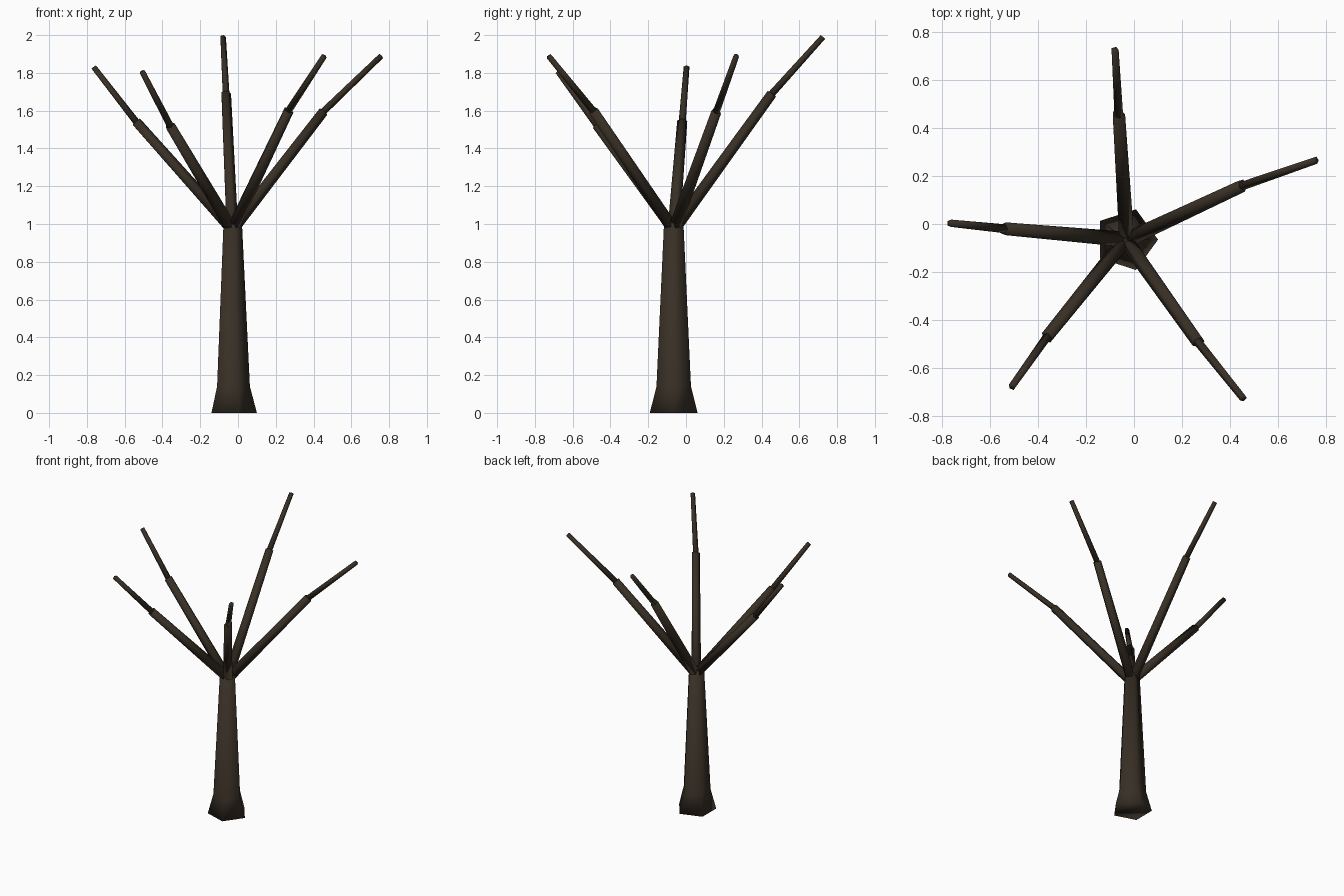
import bpy, bmesh, math
from mathutils import Vector

if "Cube" in bpy.data.objects:
    bpy.data.objects.remove(bpy.data.objects["Cube"])

bark = bpy.data.materials.new("dark_brown_bark")
bark.diffuse_color = (0.04, 0.029, 0.019, 1)
bark.use_nodes = True
bark.node_tree.nodes["Principled BSDF"].inputs["Base Color"].default_value = bark.diffuse_color
SIDES = 5
CX, CY = -0.033, -0.065


def loft(name, rings):
    """Closed five-sided tube through (centre, radius) rings, square to its axis."""
    axis = (Vector(rings[-1][0]) - Vector(rings[0][0])).normalized()
    rot = Vector((0, 0, 1)).rotation_difference(axis)
    bm = bmesh.new()
    loops = []
    for centre, r in rings:
        loops.append([bm.verts.new(Vector(centre) + rot @ Vector(
            (r * math.cos(math.tau * i / SIDES), r * math.sin(math.tau * i / SIDES), 0)))
            for i in range(SIDES)])
    for a, b in zip(loops, loops[1:]):
        for i in range(SIDES):
            j = (i + 1) % SIDES
            bm.faces.new((a[i], a[j], b[j], b[i]))
    bm.faces.new(loops[0][::-1])
    bm.faces.new(loops[-1])
    # smooth bark, sharp end caps
    for f in bm.faces:
        f.smooth = True
    for e in bm.edges:
        e.smooth = e.calc_face_angle(0) < math.radians(75)
    me = bpy.data.meshes.new(name)
    bm.to_mesh(me)
    bm.free()
    me.materials.append(bark)
    ob = bpy.data.objects.new(name, me)
    bpy.context.collection.objects.link(ob)
    return ob


# trunk with flared foot
loft("trunk", [((CX, CY, 0), 0.133), ((CX, CY, 0.14), 0.096), ((CX, CY, 1.025), 0.053)])

# branches: (elbow, tip)
branches = [
    ((0.45, 0.16, 1.595), (0.757, 0.266, 1.89)),
    ((-0.065, 0.455, 1.69), (-0.08, 0.725, 1.99)),
    ((-0.54, -0.02, 1.54), (-0.765, 0.003, 1.83)),
    ((-0.36, -0.47, 1.52), (-0.507, -0.677, 1.805)),
    ((0.267, -0.49, 1.6), (0.455, -0.725, 1.888)),
]
start = Vector((CX, CY, 0.97))
for n, (elbow, tip) in enumerate(branches, 1):
    elbow, tip = Vector(elbow), Vector(tip)
    loft(f"lower_branch_{n}", [(start, 0.034), (elbow, 0.028)])
    # thinner twig begins inside the end of the lower branch
    base = elbow - (tip - elbow).normalized() * 0.03
    loft(f"upper_branch_{n}", [(base, 0.02), (tip, 0.016)])
